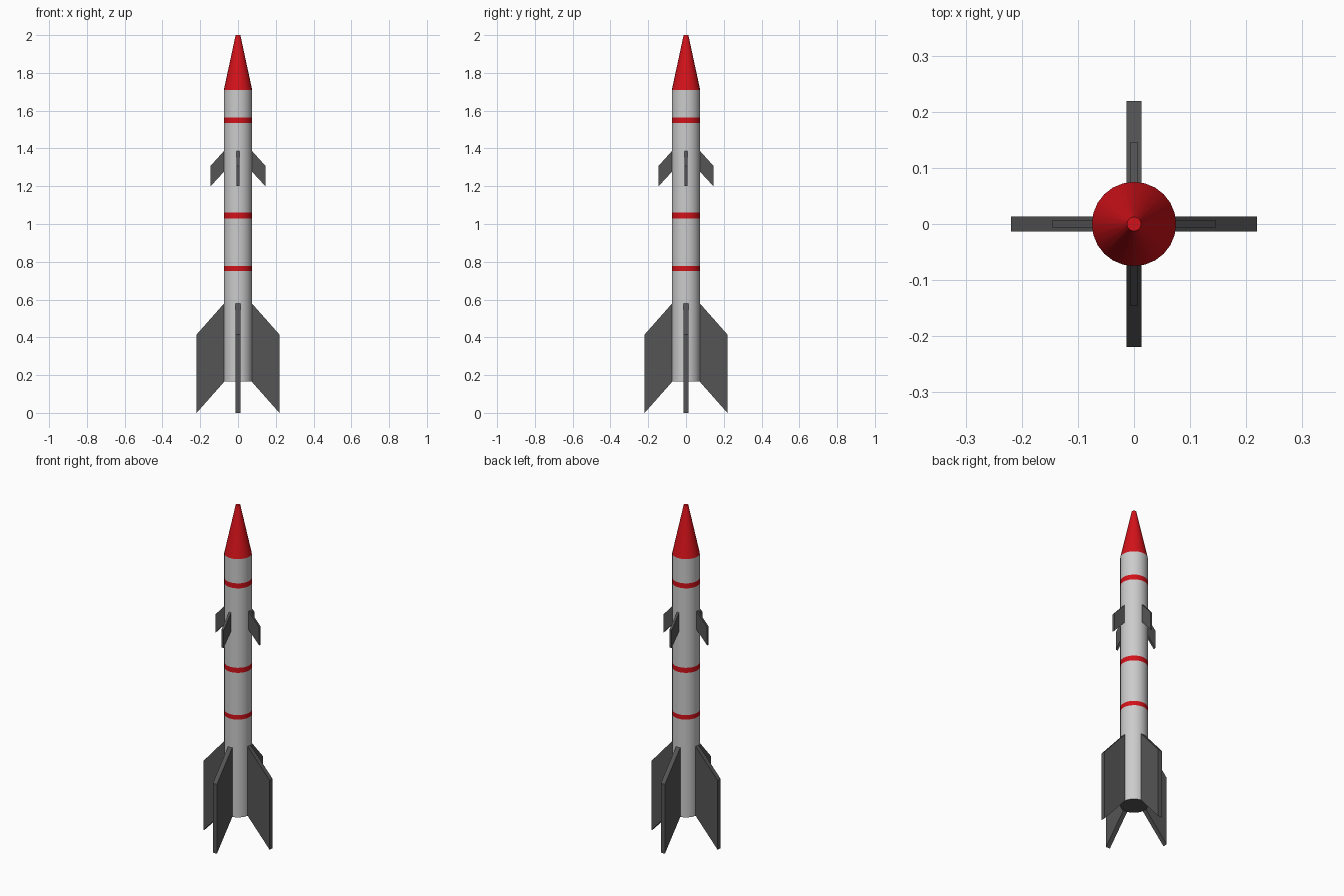
import bpy, bmesh, math

if "Cube" in bpy.data.objects:
    bpy.data.objects.remove(bpy.data.objects["Cube"])

SIDES = 24
R = 0.075        # body radius
TIP_R = 0.0125   # blunt nose tip


def material(name, rgb):
    m = bpy.data.materials.new(name)
    m.diffuse_color = (*rgb, 1)
    m.use_nodes = True
    m.node_tree.nodes["Principled BSDF"].inputs["Base Color"].default_value = m.diffuse_color
    return m


red = material("red", (0.65, 0.006, 0.01))
light = material("light_grey", (0.55, 0.55, 0.55))
dark = material("dark_grey", (0.09, 0.09, 0.09))


def section(name, z0, z1, r0, r1, mat):
    """Open tube or cone section of the fuselage."""
    bpy.ops.mesh.primitive_cone_add(vertices=SIDES, radius1=r0, radius2=r1, depth=z1 - z0,
                                    end_fill_type='NOTHING', location=(0, 0, (z0 + z1) / 2))
    ob = bpy.context.object
    ob.name = name
    ob.data.materials.append(mat)
    bpy.ops.object.shade_smooth_by_angle(angle=math.radians(30))


def disc(name, z, r, mat, flip=False):
    """Flat cap closing an end of the fuselage."""
    bpy.ops.mesh.primitive_circle_add(vertices=SIDES, radius=r, fill_type='NGON', location=(0, 0, z),
                                      rotation=(math.pi if flip else 0, 0, 0))
    ob = bpy.context.object
    ob.name = name
    ob.data.materials.append(mat)


def fin_set(name, outline, thickness):
    """Four flat fins around the body, from an (radius, z) outline."""
    for i in range(4):
        bm = bmesh.new()
        face = bm.faces.new([bm.verts.new((x, -thickness / 2, z)) for x, z in outline])
        ext = bmesh.ops.extrude_face_region(bm, geom=[face])
        verts = [g for g in ext["geom"] if isinstance(g, bmesh.types.BMVert)]
        bmesh.ops.translate(bm, verts=verts, vec=(0, thickness, 0))
        bmesh.ops.recalc_face_normals(bm, faces=bm.faces)
        me = bpy.data.meshes.new(f"{name}_{i + 1}")
        bm.to_mesh(me)
        bm.free()
        me.materials.append(dark)
        ob = bpy.data.objects.new(f"{name}_{i + 1}", me)
        ob.rotation_euler.z = i * math.pi / 2
        bpy.context.collection.objects.link(ob)


# Fuselage: grey tubes alternating with flush red bands
levels = [0.165, 0.75, 0.777, 1.03, 1.06, 1.535, 1.565, 1.71]
for i, (a, b) in enumerate(zip(levels, levels[1:])):
    if i % 2:
        section(f"red_band_{i // 2 + 1}", a, b, R, R, red)
    else:
        section(f"body_tube_{i // 2 + 1}", a, b, R, R, light)
disc("tail_cap", 0.165, R, dark, flip=True)

# Nose cone
section("nose_cone", 1.71, 2.0, R, TIP_R, red)
disc("nose_tip", 2.0, TIP_R, red)

# Fins
fin_set("tail_fin", [(0.073, 0.58), (0.219, 0.415), (0.219, 0.0), (0.073, 0.165)], 0.027)
fin_set("canard_fin", [(0.073, 1.388), (0.145, 1.308), (0.145, 1.2), (0.073, 1.278)], 0.014)
